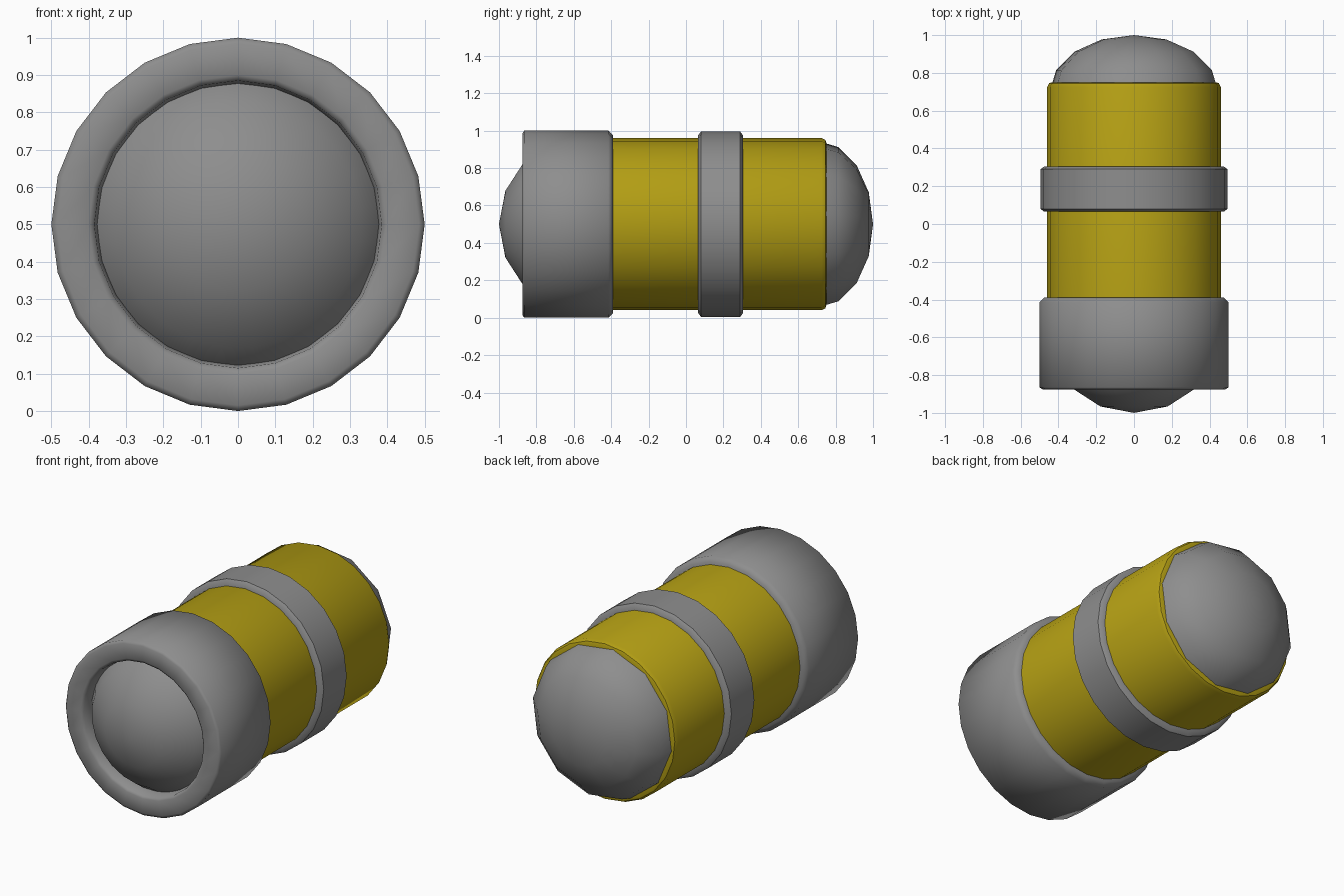
import bpy, bmesh, math

if "Cube" in bpy.data.objects:
    bpy.data.objects.remove(bpy.data.objects["Cube"])


def material(name, rgb):
    m = bpy.data.materials.new(name)
    m.diffuse_color = (*rgb, 1)
    m.use_nodes = True
    m.node_tree.nodes["Principled BSDF"].inputs["Base Color"].default_value = m.diffuse_color
    return m


GREY = material("grey", (0.27, 0.27, 0.27))
YELLOW = material("mustard yellow", (0.46, 0.35, 0.007))


def lathe(name, profile, mat, sides=24, turn=0.0, closed=False, angle=40):
    """Revolve (y, radius) points around the capsule's axis."""
    bm = bmesh.new()
    rings = []
    for y, r in profile:
        if r < 1e-6:
            rings.append([bm.verts.new((0, y, 0.5))])
            continue
        ring = []
        for i in range(sides):
            a = 2 * math.pi * i / sides + turn
            ring.append(bm.verts.new((r * math.cos(a), y, 0.5 + r * math.sin(a))))
        rings.append(ring)
    pairs = list(zip(rings, rings[1:]))
    if closed:
        pairs.append((rings[-1], rings[0]))
    for a, b in pairs:
        for i in range(sides):
            j = (i + 1) % sides
            quad = [a[i % len(a)], a[j % len(a)], b[j % len(b)], b[i % len(b)]]
            bm.faces.new(list(dict.fromkeys(quad)))
    bmesh.ops.recalc_face_normals(bm, faces=bm.faces)
    mesh = bpy.data.meshes.new(name)
    bm.to_mesh(mesh)
    bm.free()
    mesh.materials.append(mat)
    ob = bpy.data.objects.new(name, mesh)
    bpy.context.collection.objects.link(ob)
    bpy.ops.object.select_all(action='DESELECT')
    ob.select_set(True)
    bpy.context.view_layer.objects.active = ob
    bpy.ops.object.shade_smooth_by_angle(angle=math.radians(angle))
    return ob


def dome(name, centre, depth, radius, sides):
    """Half ellipsoid, pole pointing along the sign of depth."""
    pts = [(centre + depth * math.cos(math.radians(22.5 * k)),
            radius * math.sin(math.radians(22.5 * k))) for k in range(5)]
    return lathe(name, pts, GREY, sides, math.radians(7.5), angle=60)


# Yellow body tube, slightly rounded at the back lip
lathe("body_tube", [(-0.60, 0.40), (-0.60, 0.46), (0.725, 0.46), (0.745, 0.45),
                    (0.75, 0.435), (0.75, 0.38)], YELLOW, closed=True)

# Thick front sleeve with an open mouth
lathe("front_sleeve", [(-0.865, 0.385), (-0.875, 0.40), (-0.875, 0.485),
                       (-0.865, 0.50), (-0.415, 0.50), (-0.39, 0.475),
                       (-0.39, 0.42), (-0.78, 0.375)], GREY, closed=True, angle=75)

# Raised middle band
lathe("middle_band", [(0.065, 0.44), (0.065, 0.475), (0.08, 0.495), (0.29, 0.495),
                      (0.305, 0.475), (0.305, 0.44)], GREY, closed=True)

# Rounded ends
dome("front_dome", -0.55, -0.45, 0.47, 24)
dome("back_dome", 0.70, 0.30, 0.45, 12)
